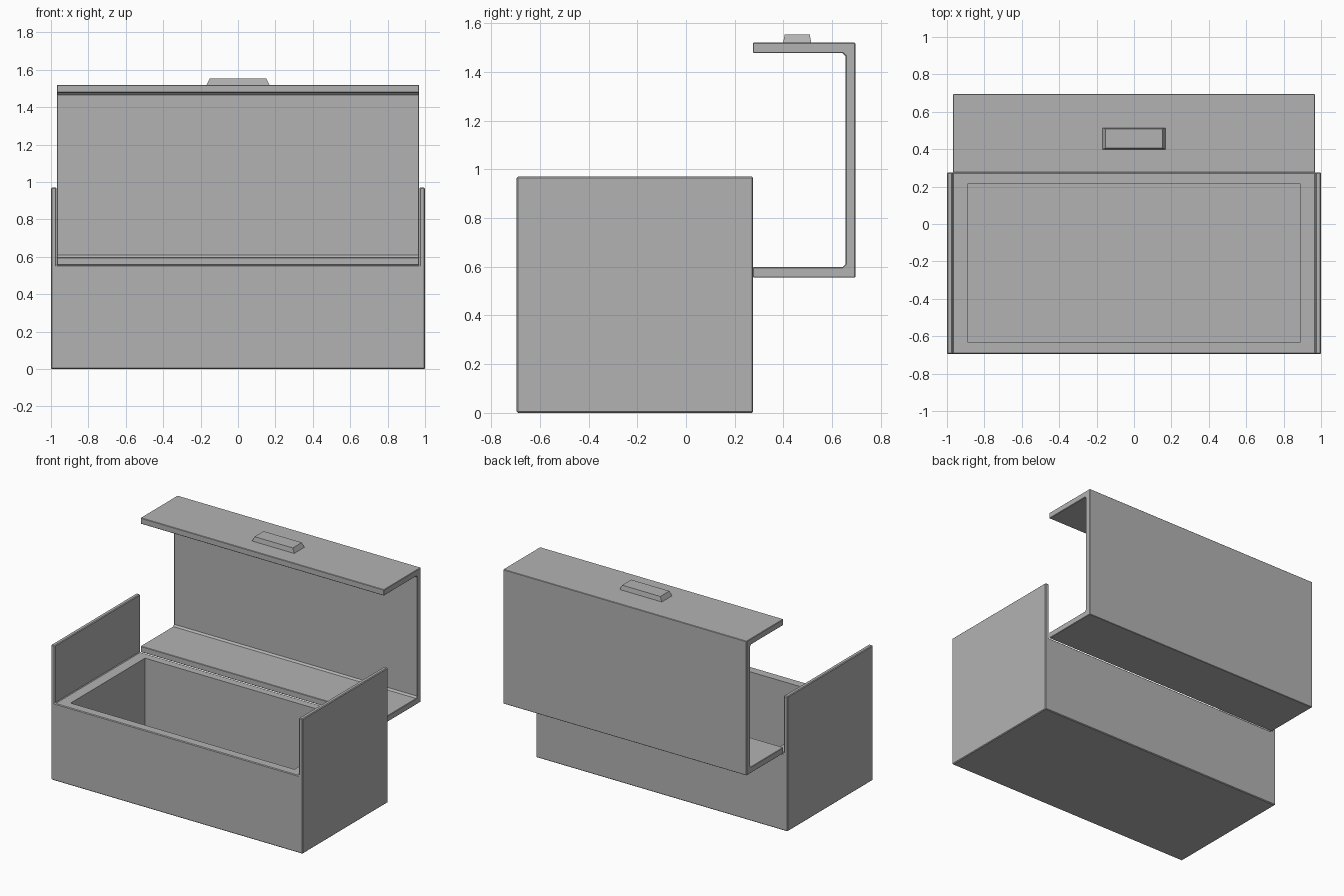
import bpy, bmesh
from mathutils import Vector

if "Cube" in bpy.data.objects:
    bpy.data.objects.remove(bpy.data.objects["Cube"])

grey = bpy.data.materials.new("plain grey")
grey.diffuse_color = (0.45, 0.45, 0.45, 1)
grey.use_nodes = True
grey.node_tree.nodes["Principled BSDF"].inputs["Base Color"].default_value = grey.diffuse_color


def finish(name, bm):
    bmesh.ops.recalc_face_normals(bm, faces=bm.faces)
    mesh = bpy.data.meshes.new(name)
    bm.to_mesh(mesh)
    bm.free()
    mesh.materials.append(grey)
    obj = bpy.data.objects.new(name, mesh)
    bpy.context.collection.objects.link(obj)
    return obj


def extrude_profile(name, points, offset):
    """Fill a closed outline and extrude it into a solid."""
    bm = bmesh.new()
    face = bm.faces.new([bm.verts.new(p) for p in points])
    ext = bmesh.ops.extrude_face_region(bm, geom=[face], use_keep_orig=True)
    verts = [g for g in ext["geom"] if isinstance(g, bmesh.types.BMVert)]
    bmesh.ops.translate(bm, verts=verts, vec=Vector(offset))
    return finish(name, bm)


def frustum(name, low, high, taper=(0, 0)):
    """Box whose top is drawn in by taper on x and y."""
    bm = bmesh.new()
    bmesh.ops.create_cube(bm, size=1)
    for v in bm.verts:
        top = v.co.z > 0
        for i in range(3):
            side = v.co[i] > 0
            v.co[i] = high[i] if side else low[i]
            if top and i < 2:
                v.co[i] += -taper[i] if side else taper[i]
    return finish(name, bm)


# Box body: tall end panels with a lower rim between them
FRONT, BACK, RIM = -0.695, 0.275, 0.555
outline = [(-1, 0), (1, 0), (1, 0.97), (0.97, 0.97), (0.97, RIM),
           (-0.97, RIM), (-0.97, 0.97), (-1, 0.97)]
body = extrude_profile("box_body", [(x, FRONT, z) for x, z in outline],
                       (0, BACK - FRONT, 0))
bevel = body.modifiers.new("soft edges", "BEVEL")
bevel.width = 0.005
bevel.segments = 1

# Storage cavity cut down into the body
cutter = frustum("cavity_cutter", (-0.89, -0.63, 0.05), (0.89, 0.215, 0.8))
cutter.hide_render = True
cutter.hide_viewport = True
cut = body.modifiers.new("cavity", "BOOLEAN")
cut.operation = "DIFFERENCE"
cut.solver = "EXACT"
cut.object = cutter

# Open lid: C-shaped section with small chamfers inside the corners
c = 0.012
section = [(0.275, 0.555), (0.695, 0.555), (0.695, 1.52), (0.275, 1.52),
           (0.275, 1.477), (0.655 - c, 1.477), (0.655, 1.477 - c),
           (0.655, 0.598 + c), (0.655 - c, 0.598), (0.275, 0.598)]
lid = extrude_profile("open_lid", [(-0.968, y, z) for y, z in section],
                      (1.936, 0, 0))
lid_bevel = lid.modifiers.new("soft edges", "BEVEL")
lid_bevel.width = 0.003
lid_bevel.limit_method = "ANGLE"
lid_bevel.angle_limit = 1.2

# Handle on the lid
frustum("lid_handle", (-0.17, 0.398, 1.515), (0.17, 0.515, 1.553), (0.018, 0.007))
